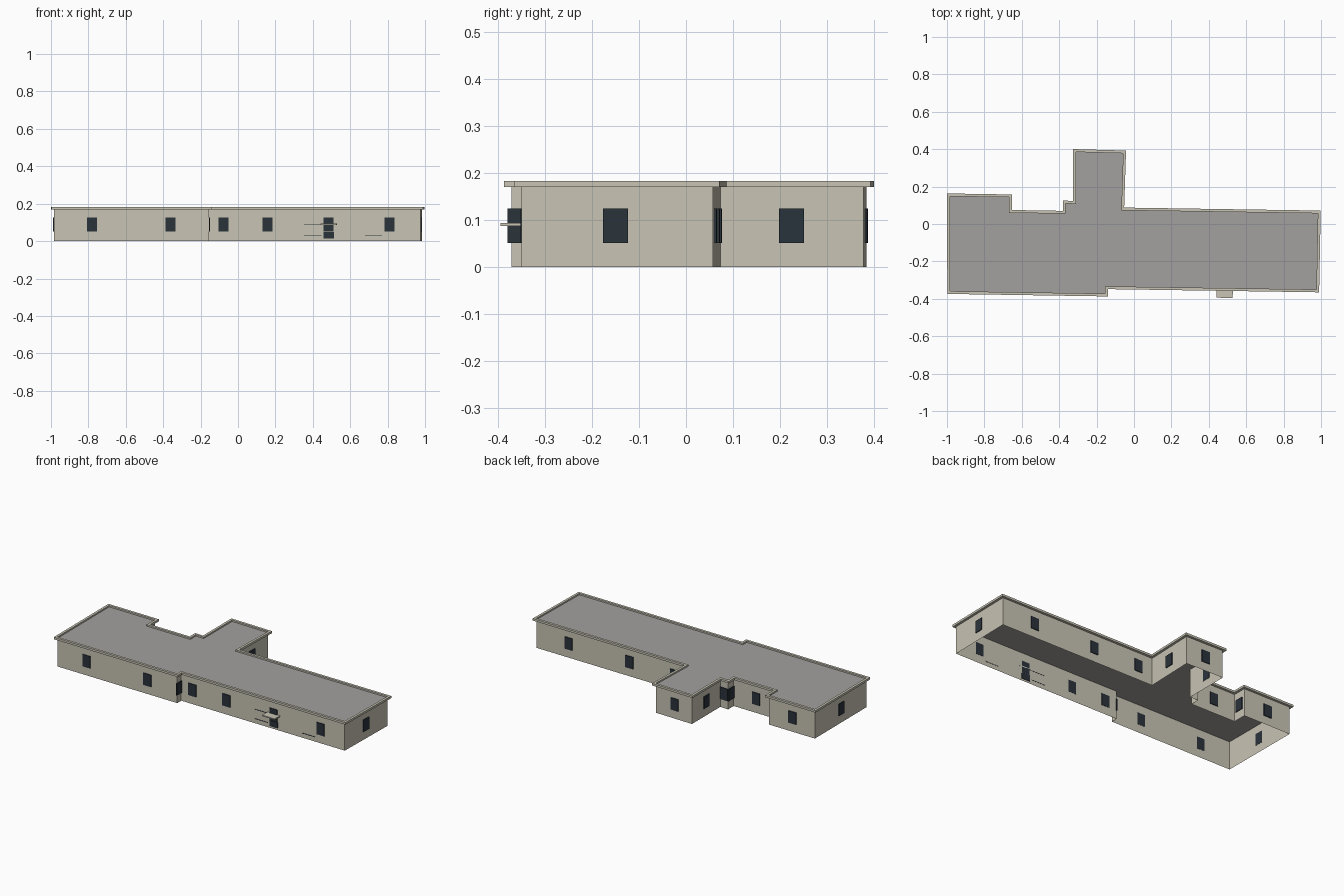
import bpy, bmesh, math
from mathutils import Vector, Matrix

if "Cube" in bpy.data.objects:
    bpy.data.objects.remove(bpy.data.objects["Cube"])


def material(name, rgb):
    m = bpy.data.materials.new(name)
    m.diffuse_color = (*rgb, 1)
    m.use_nodes = True
    m.node_tree.nodes["Principled BSDF"].inputs["Base Color"].default_value = m.diffuse_color
    return m


BEIGE = material("beige plaster", (0.578, 0.552, 0.456))
GREY = material("grey roofing", (0.366, 0.356, 0.342))
DARK = material("dark glass", (0.023, 0.033, 0.044))

# Wall footprint, clockwise from the back left corner
PLAN = [Vector(p) for p in [
    (-.985, .148), (-.667, .143), (-.667, .060), (-.365, .055), (-.365, .110),
    (-.310, .107), (-.310, .385), (-.058, .378), (-.068, .073), (.983, .057),
    (.975, -.350), (-.155, -.333), (-.155, -.372), (-.983, -.359)]]
N = len(PLAN)
WALL_TOP, RIM_TOP, ROOF_Z, OVERHANG = .170, .183, .174, .015


def finish(bm, name, mat):
    mesh = bpy.data.meshes.new(name)
    bm.to_mesh(mesh)
    bm.free()
    mesh.materials.append(mat)
    ob = bpy.data.objects.new(name, mesh)
    bpy.context.collection.objects.link(ob)
    return ob


def edge_frame(i):
    """Start, direction and outward normal of one wall."""
    a, b = PLAN[i], PLAN[(i + 1) % N]
    d = (b - a).normalized()
    return a, b, d, Vector((-d.y, d.x))


def offset_plan(dist):
    """Footprint grown outward with mitred corners."""
    out = []
    for i in range(N):
        n1, n2 = edge_frame(i - 1 if i else N - 1)[3], edge_frame(i)[3]
        out.append(PLAN[i] + (n1 + n2) * dist / (1 + n1.dot(n2)))
    return out


def ring(bm, pts, z):
    return [bm.verts.new((p.x, p.y, z)) for p in pts]


def bridge(bm, low, high):
    for i in range(N):
        j = (i + 1) % N
        bm.faces.new((low[j], low[i], high[i], high[j]))


# Outer walls, open underneath
bm = bmesh.new()
bridge(bm, ring(bm, PLAN, 0), ring(bm, PLAN, WALL_TOP))
finish(bm, "walls", BEIGE)

# Flat roof deck
bm = bmesh.new()
bm.faces.new(list(reversed(ring(bm, PLAN, ROOF_Z))))
finish(bm, "roof_deck", GREY)

# Overhanging rim around the roof
bm = bmesh.new()
outer = offset_plan(OVERHANG)
loops = [ring(bm, PLAN, WALL_TOP), ring(bm, outer, WALL_TOP),
         ring(bm, outer, RIM_TOP), ring(bm, PLAN, RIM_TOP)]
for k in range(4):
    bridge(bm, loops[k], loops[(k + 1) % 4])
finish(bm, "roof_rim", BEIGE)


def plate(name, wall, pos, z0, z1, width, mat, back=.001, front=.005):
    """Box on a wall; pos is x on long walls and y on side walls."""
    a, b, d, n = edge_frame(wall)
    axis = 0 if abs(d.x) > abs(d.y) else 1
    c = a + (b - a) * ((pos - a[axis]) / (b[axis] - a[axis])) + n * (front - back) / 2
    bm = bmesh.new()
    bmesh.ops.create_cube(bm, size=1)
    bmesh.ops.scale(bm, vec=(width, front + back, z1 - z0), verts=bm.verts)
    turn = Matrix.Rotation(math.atan2(d.y, d.x), 4, 'Z')
    bmesh.ops.transform(bm, verts=bm.verts,
                        matrix=Matrix.Translation((c.x, c.y, (z0 + z1) / 2)) @ turn)
    return finish(bm, name, mat)


# Windows: wall number and position along it
WINDOWS = [(0, -.83), (1, .10), (2, -.52), (3, .083), (4, -.337), (5, .245),
           (6, -.19), (7, .225), (8, .03), (8, .34), (8, .76), (9, -.15),
           (10, .81), (10, .485), (10, .158), (10, -.077), (11, -.354),
           (12, -.36), (12, -.78), (13, -.11)]
for wall, pos in WINDOWS:
    plate("window", wall, pos, .051, .125, .053, DARK)

# Entrance: low door panel and canopy
plate("entrance_door", 10, .485, .013, .048, .056, DARK, back=.003)
plate("entrance_canopy", 10, .485, .087, .094, .087, BEIGE, front=.052)

# Thin dark trim lines beside the entrance
for x, z in [(.40, .085), (.40, .027), (.725, .027)]:
    plate("trim_line", 10, x, z, z + .003, .092, DARK, front=.002)
